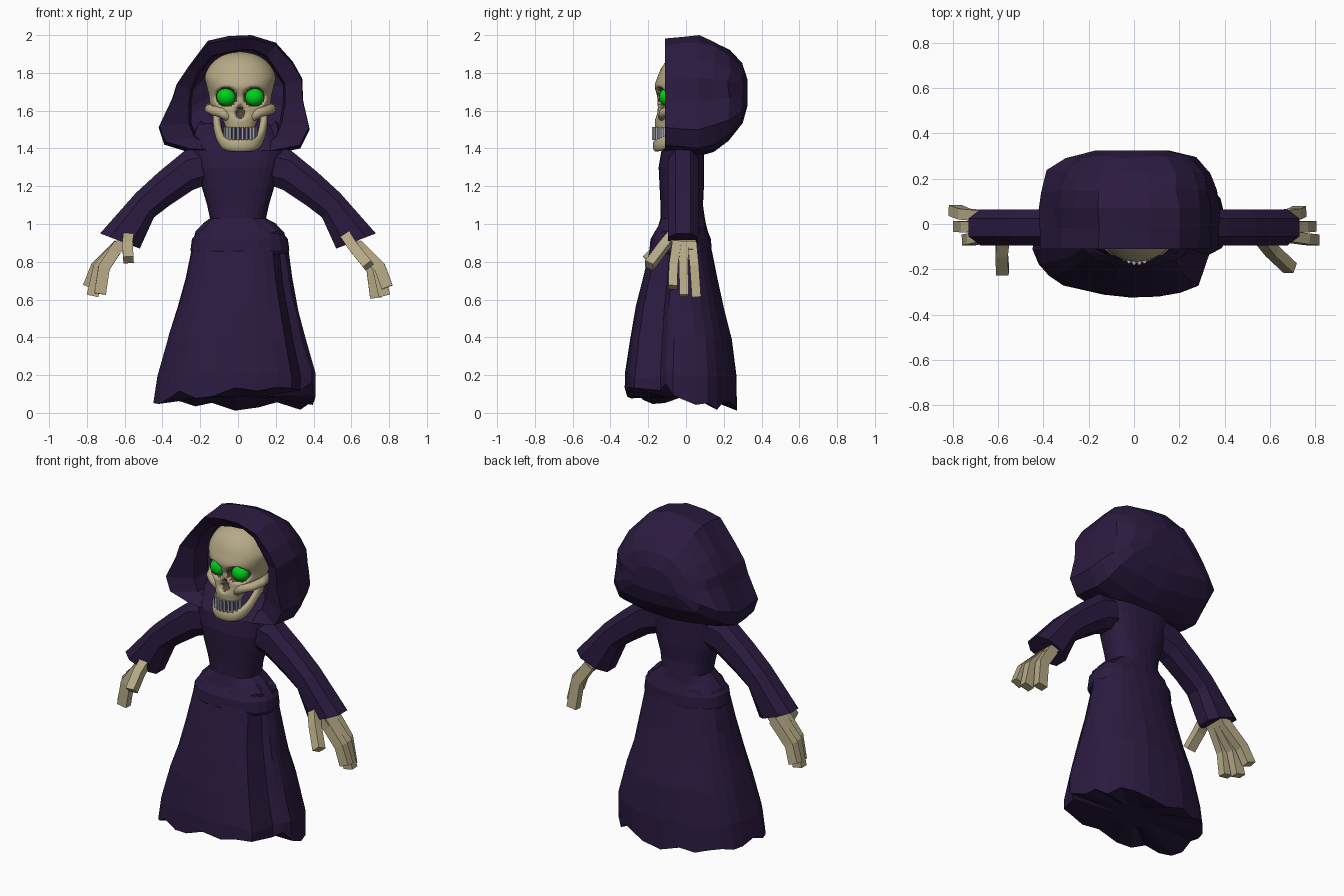
import bpy, bmesh, math, random
from mathutils import Vector

if "Cube" in bpy.data.objects:
    bpy.data.objects.remove(bpy.data.objects["Cube"])
random.seed(4)


def material(name, rgb):
    m = bpy.data.materials.new(name)
    m.diffuse_color = (*rgb, 1)
    m.use_nodes = True
    m.node_tree.nodes["Principled BSDF"].inputs["Base Color"].default_value = m.diffuse_color
    return m


CLOTH = material("purple_cloth", (0.024, 0.0105, 0.05))
BONE = material("bone", (0.47, 0.40, 0.24))
DARK = material("socket_shadow", (0.08, 0.06, 0.035))
GLOW = material("green_glow", (0.0, 0.62, 0.01))
TOOTH = material("teeth", (0.38, 0.40, 0.43))


def loft(name, rings, mat, caps=(False, False), smooth=False):
    """Skin a list of closed rings with equal point counts."""
    bm = bmesh.new()
    rows = [[bm.verts.new(p) for p in r] for r in rings]
    n = len(rows[0])
    for a, b in zip(rows, rows[1:]):
        for i in range(n):
            j = (i + 1) % n
            bm.faces.new((a[i], a[j], b[j], b[i]))
    if caps[0]:
        bm.faces.new(rows[0])
    if caps[1]:
        bm.faces.new(rows[-1])
    bmesh.ops.recalc_face_normals(bm, faces=bm.faces)
    for f in bm.faces:
        f.smooth = smooth
    me = bpy.data.meshes.new(name)
    bm.to_mesh(me)
    bm.free()
    me.materials.append(mat)
    ob = bpy.data.objects.new(name, me)
    bpy.context.collection.objects.link(ob)
    return ob


def oval(z, xc, hw, yf, yb, n, p=1.0):
    """Horizontal superellipse ring."""
    pts = []
    for i in range(n):
        a = 2 * math.pi * i / n
        c, s = math.cos(a), math.sin(a)
        pts.append(Vector((xc + hw * math.copysign(abs(c) ** p, c),
                           (yf + yb) / 2 + (yb - yf) / 2 * math.copysign(abs(s) ** p, s), z)))
    return pts


def rod(name, pts, w, t, mat, sides=4, smooth=False):
    """Bar of width w (roughly along y) and thickness t following points."""
    pts = [Vector(p) for p in pts]
    rings = []
    for i, p in enumerate(pts):
        d = (pts[min(i + 1, len(pts) - 1)] - pts[max(i - 1, 0)]).normalized()
        side = Vector((0, 1, 0)) - d * d.y
        side.normalize()
        up = d.cross(side)
        ring = []
        for k in range(sides):
            a = math.pi / sides + 2 * math.pi * k / sides
            r = 0.5 / math.cos(math.pi / sides)
            ring.append(p + side * w * r * math.cos(a) + up * t * r * math.sin(a))
        rings.append(ring)
    return loft(name, rings, mat, (True, True), smooth)


def ellipsoid(name, loc, size, mat):
    bpy.ops.mesh.primitive_uv_sphere_add(segments=20, ring_count=12, radius=1, location=loc)
    ob = bpy.context.object
    ob.name, ob.scale = name, size
    ob.data.materials.append(mat)
    bpy.ops.object.shade_smooth()


# Robe: torso, waist overhang and flared skirt with a ragged hem, closed underneath
profile = [(0.08, -.015, .435, -.322, .265), (0.2, -.005, .425, -.32, .262), (0.4, -.005, .37, -.295, .24),
           (0.55, 0, .325, -.265, .2), (0.7, .005, .287, -.23, .165), (0.85, .01, .26, -.195, .135),
           (0.95, .01, .238, -.165, .118), (0.99, .005, .195, -.15, .105), (1.03, 0, .15, -.135, .1),
           (1.1, 0, .165, -.135, .09), (1.2, 0, .195, -.14, .095), (1.3, 0, .22, -.145, .095),
           (1.39, 0, .25, -.13, .095), (1.46, 0, .24, -.07, .1), (1.53, 0, .215, .0, .1)]
folds = [random.uniform(-1, 1) for _ in range(28)]
rings = []
for k, (z, xc, hw, yf, yb) in enumerate(profile):
    ring = oval(z, xc, hw, yf, yb, 28, 0.85)
    flare = max(0, 1 - z)
    for i, p in enumerate(ring):
        c, s = math.cos(2 * math.pi * i / 28), math.sin(2 * math.pi * i / 28)
        if s < -0.1 and c > 0.68 and z < 0.9:      # overlapping front panel edge
            p.y *= 0.62
        g = 1 + folds[i] * 0.035 * flare - 0.01 * (abs(s) < 0.3)
        p.x, p.y = xc + (p.x - xc) * g, p.y * g
        if k == 0:
            p.z = max(0, 0.075 - 0.05 * s + 0.03 * c * (s < 0) + random.uniform(-.033, .033))
        else:
            p.z += random.uniform(-.018, .018) * (k < 8 or k > 12)
    rings.append(ring)
under = [(p.x * .35, p.y * .35 - .01, .085) for p in rings[0]]
loft("robe", [under] + rings, CLOTH, (True, False))

# Waist sash, nearly flush with the skirt
loft("sash", [oval(z, .01, hw, -hw * .74, hw * .52, 20, .85)
              for z, hw in ((.84, .252), (.86, .262), (.92, .254), (.97, .215))], CLOTH)

# Sleeves: (top edge, bottom edge) stations from shoulder to wide cuff
stations = [((.17, 1.41), (.16, 1.21)), ((.28, 1.39), (.24, 1.18)), ((.42, 1.275), (.36, 1.1)),
            ((.54, 1.165), (.445, 1.035)), ((.73, .95), (.52, .87))]
for sx, tag in ((1, "left"), (-1, "right")):
    rings = []
    for top, bot in stations:
        ring = []
        for u, v in ((0, .5), (0, -.5), (.25, -1), (.75, -1), (1, -.5), (1, .5), (.75, 1), (.25, 1)):
            ring.append((sx * (top[0] + (bot[0] - top[0]) * u), -.015 + .08 * v,
                         top[1] + (bot[1] - top[1]) * u))
        rings.append(ring)
    loft("sleeve_" + tag, rings, CLOTH, (False, True))

# Hood: outer outline and face opening, swept back to a rounded bag
outer = [(0, 1.36), (-.13, 1.37), (-.26, 1.38), (-.39, 1.42), (-.42, 1.51), (-.35, 1.66), (-.325, 1.74),
         (-.265, 1.83), (-.16, 1.97), (-.05, 1.995), (.07, 2.0), (.2, 1.96), (.29, 1.86), (.34, 1.77),
         (.345, 1.65), (.38, 1.5), (.33, 1.4), (.18, 1.37)]
inner = [(0, 1.41), (-.1, 1.41), (-.17, 1.43), (-.23, 1.46), (-.26, 1.53), (-.26, 1.63), (-.25, 1.71),
         (-.22, 1.79), (-.14, 1.89), (0, 1.92), (.08, 1.925), (.15, 1.89), (.2, 1.82), (.25, 1.74),
         (.25, 1.64), (.23, 1.53), (.2, 1.46), (.12, 1.41)]


def hood_ring(outline, y, sx=1.0, sz=1.0, jit=0.0):
    return [(x * sx + random.uniform(-jit, jit), y + random.uniform(-jit, jit),
             1.7 + (z - 1.7) * sz + random.uniform(-jit, jit)) for x, z in outline]


loft("hood", [hood_ring(inner, .06, .95, .98), hood_ring(inner, -.06), hood_ring(outer, -.11, .99, .94),
              hood_ring(outer, -.02, .99, .98, .006), hood_ring(outer, .07, 1, 1),
              hood_ring(outer, .15, .96, .92, .01), hood_ring(outer, .23, .9, .74, .01),
              hood_ring(outer, .295, .72, .5, .006), hood_ring(outer, .325, .4, .22)], CLOTH, (False, True))

# Skull: smooth loft with eye sockets and nose pressed in
keys = [(1.505, .075, -.162, -.05), (1.55, .093, -.165, .0), (1.59, .13, -.155, .08), (1.63, .158, -.15, .14),
        (1.68, .166, -.154, .18), (1.73, .178, -.165, .2), (1.78, .187, -.15, .2), (1.83, .167, -.128, .185),
        (1.87, .13, -.095, .15), (1.9, .075, -.045, .1), (1.912, .008, .02, .03)]


def spline(t):
    i = min(int(t), len(keys) - 2)
    f = t - i
    a, b, c, d = (keys[min(max(i + o, 0), len(keys) - 1)] for o in (-1, 0, 1, 2))
    return [q + .5 * f * (r - p + f * (2 * p - 5 * q + 4 * r - s + f * (3 * (q - r) + s - p)))
            for p, q, r, s in zip(a, b, c, d)]


CX = .012
hollows = [(CX - .074, 1.672, .06, .056, .06), (CX + .074, 1.672, .06, .056, .06), (CX, 1.595, .027, .042, .04)]


def hollow(co):
    for hx, hz, rx, rz, depth in hollows:
        w = rx * (1 if depth > .05 else 1 - (co.z - hz) / rz * .6)
        d = math.hypot((co.x - hx) / w, (co.z - hz) / rz)
        if co.y < 0 and d < 1:
            return depth * min(1, (1 - d) * 3)
    return 0


rings = []
for k in range(61):
    z, hw, yf, yb = spline(k / 6)
    rings.append(oval(z, CX, hw, yf, yb, 72, .95))
skull = loft("skull", rings, BONE, (True, True), True)
skull.data.materials.append(DARK)
for f in skull.data.polygons:
    if hollow(f.center) > .012:
        f.material_index = 1
for v in skull.data.vertices:
    v.co.y += hollow(v.co)

# Eyes and cheekbones
for s, tag in ((1, "left"), (-1, "right")):
    ellipsoid("eye_" + tag, (CX + s * .074, -.098, 1.672), (.052, .045, .048), GLOW)
    rod("cheekbone_" + tag, [(CX + s * x, y, z) for x, y, z in
        ((.05, -.125, 1.56), (.1, -.118, 1.59), (.14, -.085, 1.6), (.164, -.03, 1.61), (.165, .05, 1.62))],
        .045, .05, BONE, 10, True)

# Jaw: U-shaped bar rising to the ears, (x, y, bottom, top)
half = [(.05, -.17, 1.38, 1.455), (.095, -.145, 1.385, 1.46), (.122, -.09, 1.405, 1.49),
        (.14, -.035, 1.43, 1.56), (.147, .0, 1.47, 1.62), (.147, .04, 1.51, 1.62)]
path = [(-x, y, a, b) for x, y, a, b in reversed(half)] + [(0, -.18, 1.38, 1.45)] + half
jaw = loft("jaw", [[(CX + x, y, a), (CX + x, y, b), (CX + x * .7, y + .035, b), (CX + x * .7, y + .035, a)]
                   for x, y, a, b in path], BONE, (True, True), True)
sub = jaw.modifiers.new("round", 'SUBSURF')
sub.levels = sub.render_levels = 2

# Teeth in two curved rows
for row, z in (("upper", 1.495), ("lower", 1.463)):
    for i in range(10):
        a = math.radians(-72 + 16 * i)
        x, y = CX + .085 * math.sin(a), -.085 - .087 * math.cos(a)
        rod(f"{row}_tooth_{i}", [(x, y, z - .018), (x, y, z), (x, y, z + .018)], .018, .016, TOOTH, 6)

# Hands: palm, three blocky fingers and a thumb on each side
hands = {1: ([(.73, .055, .61), (.775, -.01, .62), (.79, -.07, .665)],
             [(.57, -.07, .94), (.61, -.12, .88), (.69, -.195, .78)]),
         -1: ([(.79, .06, .67), (.77, -.01, .62), (.73, -.07, .63)],
              [(.58, -.07, .94), (.585, -.13, .89), (.58, -.21, .81)])}
for s, (tips, thumb) in hands.items():
    tag = "left" if s > 0 else "right"
    rod("palm_" + tag, [(s * .55, -.015, .98), (s * .665, -.012, .85)], .13, .05, BONE)
    for i, tip in enumerate(tips):
        y = (.04, -.012, -.06)[i]
        rod(f"finger_{tag}_{i}", [(s * .63, y * .8, .89), (s * (.3 * .66 + .7 * tip[0]), y * 1.1, .77),
                                  tip and (s * tip[0], tip[1], tip[2])], .048, .062, BONE)
    rod("thumb_" + tag, [(s * x, y, z) for x, y, z in thumb], .05, .055, BONE)
